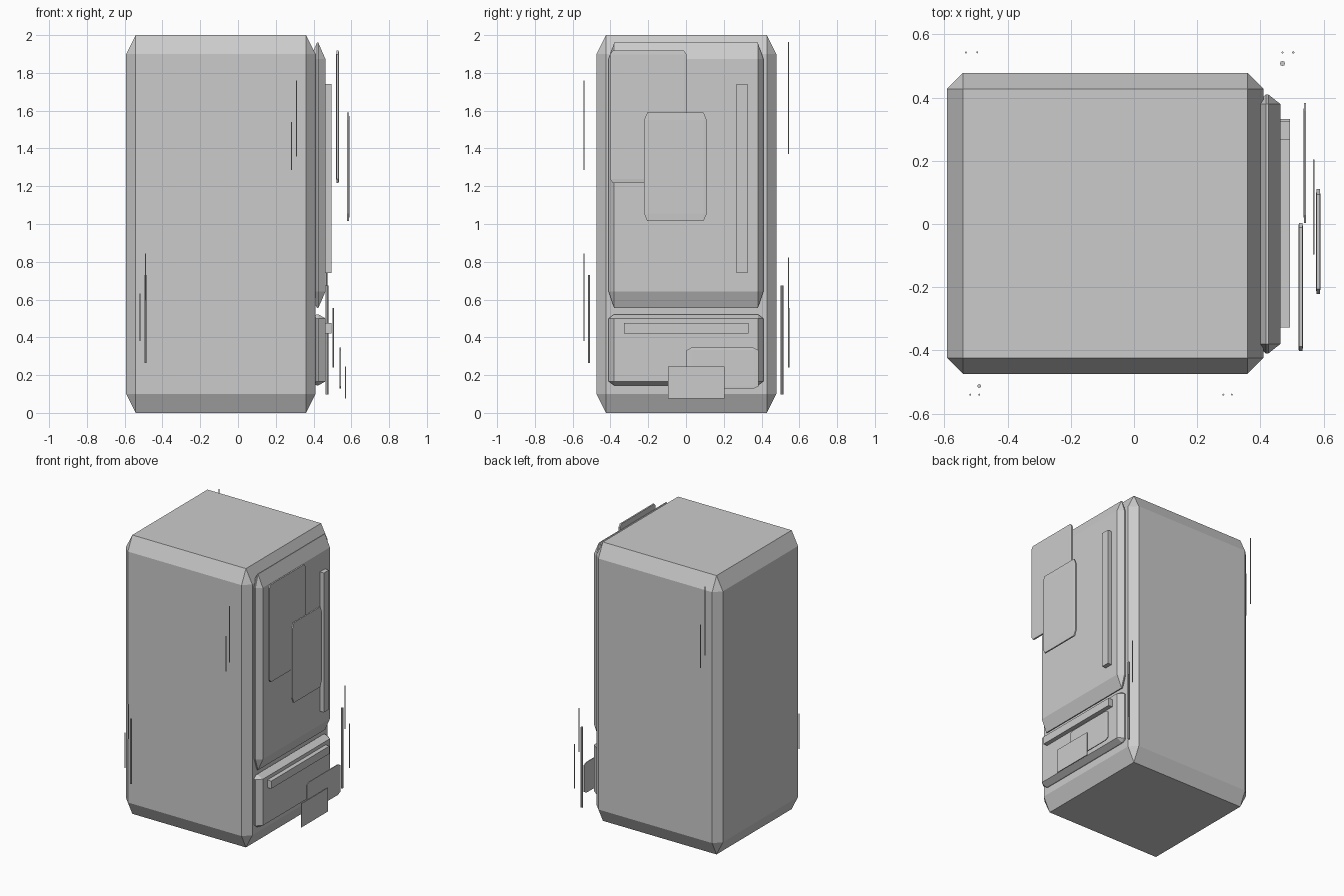
import bpy, bmesh
from itertools import product


def block(name, x, y, z, c=(0, 0, 0)):
    """Flat-shaded box from ranges, with a chamfer size for each axis."""
    bm = bmesh.new()
    points = set()
    for sx, sy, sz in product((0, 1), repeat=3):
        outer = (x[sx], y[sy], z[sz])
        inner = [o + (-k if s else k) for o, k, s in zip(outer, c, (sx, sy, sz))]
        for axis in range(3):
            p = list(inner)
            p[axis] = outer[axis]
            points.add(tuple(round(v, 5) for v in p))
    for p in sorted(points):
        bm.verts.new(p)
    bmesh.ops.convex_hull(bm, input=bm.verts[:])
    bmesh.ops.dissolve_limit(bm, angle_limit=0.01, verts=bm.verts[:], edges=bm.edges[:])
    bmesh.ops.recalc_face_normals(bm, faces=bm.faces[:])
    mesh = bpy.data.meshes.new(name)
    bm.to_mesh(mesh)
    bm.free()
    ob = bpy.data.objects.new(name, mesh)
    bpy.context.collection.objects.link(ob)
    return ob


def rod(name, x, y, z0, z1, r):
    bpy.ops.mesh.primitive_cylinder_add(vertices=8, radius=r, depth=z1 - z0,
                                        location=(x, y, (z0 + z1) / 2))
    bpy.context.object.name = name


# Cabinet and the two doors on the +x side
block("cabinet", (-0.592, 0.41), (-0.474, 0.478), (0, 2), (0.05, 0.05, 0.1))
block("upper_door", (0.38, 0.463), (-0.41, 0.41), (0.555, 1.96), (0.038, 0.03, 0.087))
block("lower_door", (0.38, 0.463), (-0.41, 0.41), (0.145, 0.522), (0.038, 0.03, 0.022))

# Door handles
block("upper_handle", (0.455, 0.494), (0.267, 0.325), (0.74, 1.74))
block("lower_handle", (0.455, 0.494), (-0.328, 0.332), (0.42, 0.475))

# Thin panels standing off the doors
block("upper_panel_large", (0.52, 0.535), (-0.402, 0.003), (1.218, 1.918), (0.002, 0.014, 0.02))
block("upper_panel_small", (0.576, 0.59), (-0.222, 0.11), (1.015, 1.59), (0.002, 0.017, 0.04))
block("lower_panel_wide", (0.537, 0.545), (0.003, 0.383), (0.128, 0.345), (0.001, 0.025, 0.013))
block("lower_panel_small", (0.566, 0.572), (-0.096, 0.204), (0.075, 0.245))

# Slim upright rods around the corners: x, y, bottom, top, radius
rods = [
    (0.283, -0.54, 1.285, 1.54, 0.003), (0.31, -0.54, 1.358, 1.76, 0.003),
    (-0.518, -0.54, 0.38, 0.633, 0.003), (-0.49, -0.54, 0.595, 0.845, 0.003),
    (-0.49, -0.513, 0.263, 0.73, 0.006),
    (-0.532, 0.543, 1.47, 1.963, 0.003), (-0.496, 0.543, 1.37, 1.68, 0.003),
    (0.47, 0.543, 0.51, 0.822, 0.003), (0.504, 0.543, 0.24, 0.556, 0.004),
    (0.47, 0.508, 0.098, 0.675, 0.008),
]
for i, r in enumerate(rods):
    rod(f"rod_{i + 1}", *r)
